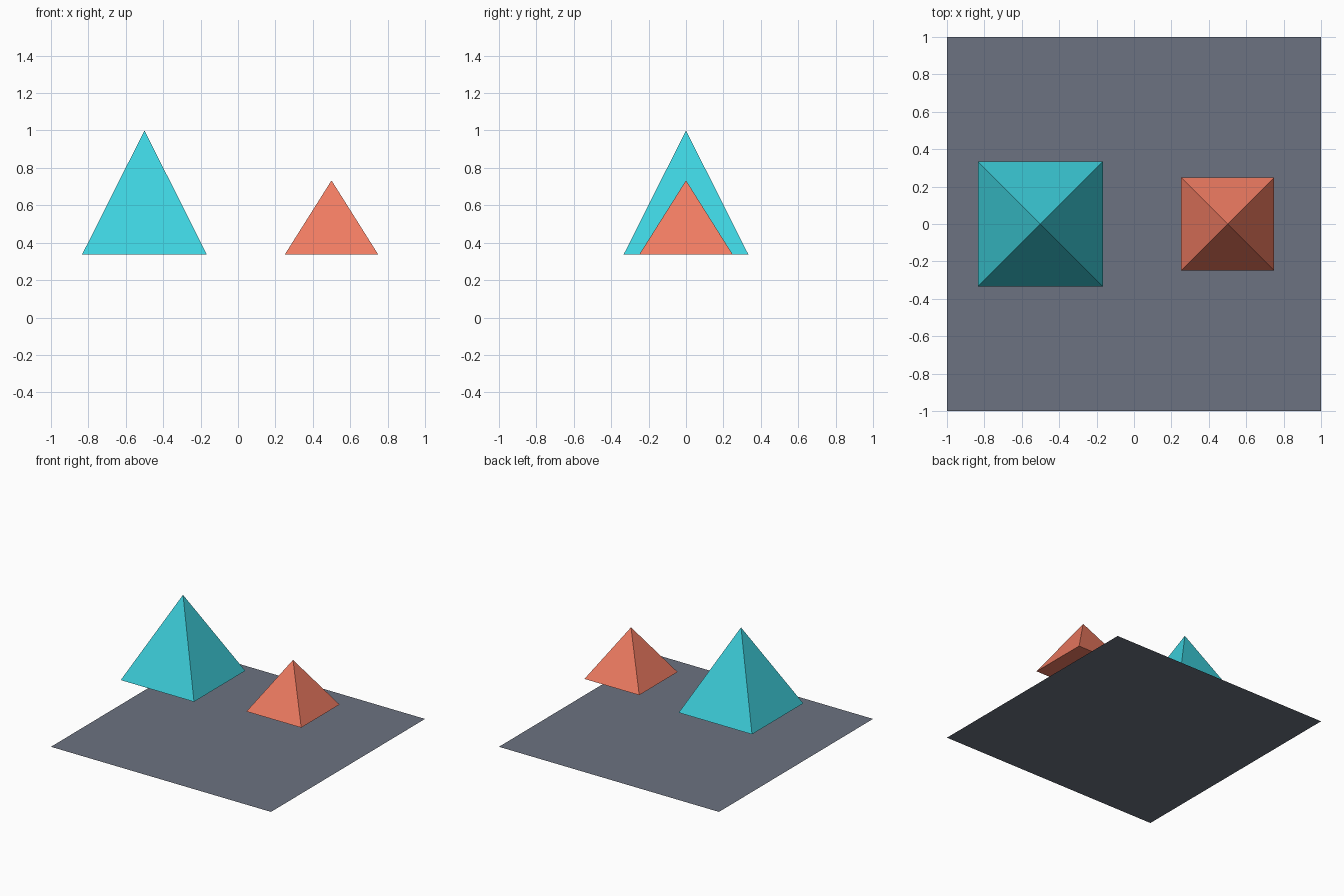
import bpy
from math import pi, sqrt

if "Cube" in bpy.data.objects:
    bpy.data.objects.remove(bpy.data.objects["Cube"])

BASE_Z = 0.338


def paint(obj, color):
    mat = bpy.data.materials.new(obj.name + "_colour")
    mat.diffuse_color = color
    mat.use_nodes = True
    mat.node_tree.nodes["Principled BSDF"].inputs["Base Color"].default_value = mat.diffuse_color
    obj.data.materials.append(mat)


def pyramid(name, x, half, top, color):
    # Four-sided cone turned so its base edges follow the axes
    bpy.ops.mesh.primitive_cone_add(
        vertices=4, radius1=half * sqrt(2), radius2=0, depth=top - BASE_Z,
        location=(x, 0, (BASE_Z + top) / 2), rotation=(0, 0, pi / 4))
    obj = bpy.context.object
    obj.name = name
    bpy.ops.object.transform_apply(location=False, rotation=True, scale=False)
    paint(obj, color)


# Flat square base sheet, slate
bpy.ops.mesh.primitive_plane_add(size=2, location=(0, 0, 0))
base = bpy.context.object
base.name = "base_plane"
paint(base, (0.15, 0.17, 0.22, 1))

# Two floating pyramids
pyramid("large_pyramid", -0.5, 0.333, 1.0, (0.048, 0.64, 0.73, 1))
pyramid("small_pyramid", 0.5, 0.249, 0.733, (0.87, 0.20, 0.122, 1))
